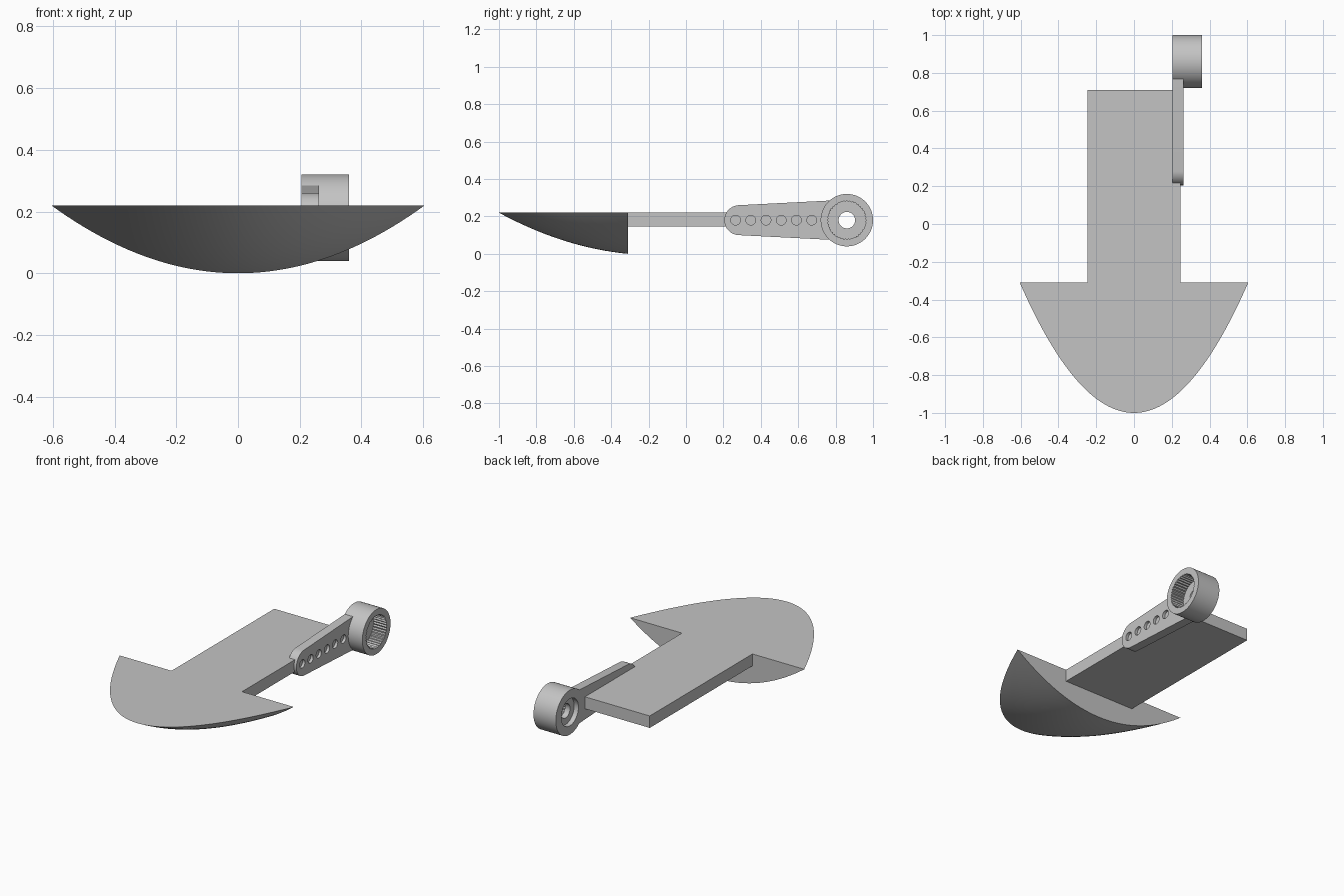
import bpy
import bmesh
from math import sin, cos, pi, radians
from mathutils import Matrix

if "Cube" in bpy.data.objects:
    bpy.data.objects.remove(bpy.data.objects["Cube"])

grey = bpy.data.materials.new("light_grey")
grey.use_nodes = True
colour = (0.55, 0.55, 0.55, 1)
grey.diffuse_color = colour
grey.node_tree.nodes["Principled BSDF"].inputs["Base Color"].default_value = colour

HUB_Y, HUB_Z, HUB_R = 0.86, 0.18, 0.14
ARM_X0, ARM_X1 = 0.205, 0.262
DECK = 0.22


def smooth(obj):
    bpy.ops.object.select_all(action="DESELECT")
    obj.select_set(True)
    bpy.context.view_layer.objects.active = obj
    bpy.ops.object.shade_smooth_by_angle(angle=radians(30))


def finish(bm, name):
    bmesh.ops.remove_doubles(bm, verts=bm.verts, dist=1e-5)
    bmesh.ops.recalc_face_normals(bm, faces=bm.faces)
    mesh = bpy.data.meshes.new(name)
    bm.to_mesh(mesh)
    bm.free()
    mesh.materials.append(grey)
    obj = bpy.data.objects.new(name, mesh)
    bpy.context.collection.objects.link(obj)
    smooth(obj)
    return obj


def arc(cx, cy, r, start, end, n):
    return [(cx + r * cos(radians(start + (end - start) * i / n)),
             cy + r * sin(radians(start + (end - start) * i / n)))
            for i in range(n + 1)]


# Arrow head: parabolic plan with a curved keel, flat deck and flat back
bm = bmesh.new()
ROWS, COLS = 32, 48
rows = []
for i in range(ROWS + 1):
    t = (i / ROWS) ** 2
    width = 0.605 * t ** 0.5
    depth = DECK * (1.7 * t - 0.7 * t * t)
    row = []
    for j in range(COLS + 1):
        s = 2 * j / COLS - 1
        row.append(bm.verts.new((width * s, -1 + 0.69 * t, DECK - depth * (1 - s * s))))
    rows.append(row)
for a, b in zip(rows, rows[1:]):
    for j in range(COLS):
        bm.faces.new((a[j], a[j + 1], b[j + 1], b[j]))
    bm.faces.new((a[0], b[0], b[-1], a[-1]))
bm.faces.new(rows[-1])
finish(bm, "arrow_head")

# Shaft: flat rectangular bar
bm = bmesh.new()
bmesh.ops.create_cube(bm, size=1, matrix=Matrix.Translation((0, 0.2, 0.1825))
                      @ Matrix.Diagonal((0.49, 1.02, 0.075, 1)))
finish(bm, "arrow_shaft")

# Hub: turned ring with toothed bore, web with screw hole, and rear recess
bm = bmesh.new()
SIDES = 80
profile = [(ARM_X0, HUB_R), (0.36, HUB_R), (0.36, 0.104), (0.27, 0.104),
           (0.27, 0.044), (0.235, 0.044), (0.235, 0.085), (ARM_X0, 0.085)]
rings = []
for x, r in profile:
    ring = []
    for k in range(SIDES):
        rr = r - 0.006 * (k % 2) if r == 0.104 else r
        a = 2 * pi * k / SIDES
        ring.append(bm.verts.new((x, HUB_Y + rr * cos(a), HUB_Z + rr * sin(a))))
    rings.append(ring)
for a, b in zip(rings, rings[1:] + rings[:1]):
    for k in range(SIDES):
        n = (k + 1) % SIDES
        bm.faces.new((a[k], a[n], b[n], b[k]))
finish(bm, "horn_hub")

# Arm: tapered plate with rounded tip and a row of holes
outline = arc(0.285, 0, 0.08, 94, 266, 24) + arc(HUB_Y, 0, 0.137, 230, 130, 16)
loops = [outline] + [arc(0.265 + 0.0814 * i, 0, 0.026, 0, 345, 23) for i in range(6)]
curve = bpy.data.curves.new("arm_profile", "CURVE")
curve.dimensions = "2D"
curve.fill_mode = "BOTH"
curve.extrude = (ARM_X1 - ARM_X0) / 2
for points in loops:
    spline = curve.splines.new("POLY")
    spline.points.add(len(points) - 1)
    for p, (u, v) in zip(spline.points, points):
        p.co = (u, v, 0, 1)
    spline.use_cyclic_u = True
profile_obj = bpy.data.objects.new("arm_profile", curve)
bpy.context.collection.objects.link(profile_obj)
bpy.context.view_layer.update()
evaluated = profile_obj.evaluated_get(bpy.context.evaluated_depsgraph_get())
bm = bmesh.new()
bm.from_mesh(evaluated.to_mesh())
evaluated.to_mesh_clear()
bpy.data.objects.remove(profile_obj)
# Turn the flat profile upright: local x to y, y to z, z to x
bm.transform(Matrix(((0, 0, 1, (ARM_X0 + ARM_X1) / 2),
                     (1, 0, 0, 0),
                     (0, 1, 0, HUB_Z),
                     (0, 0, 0, 1))))
finish(bm, "horn_arm")
